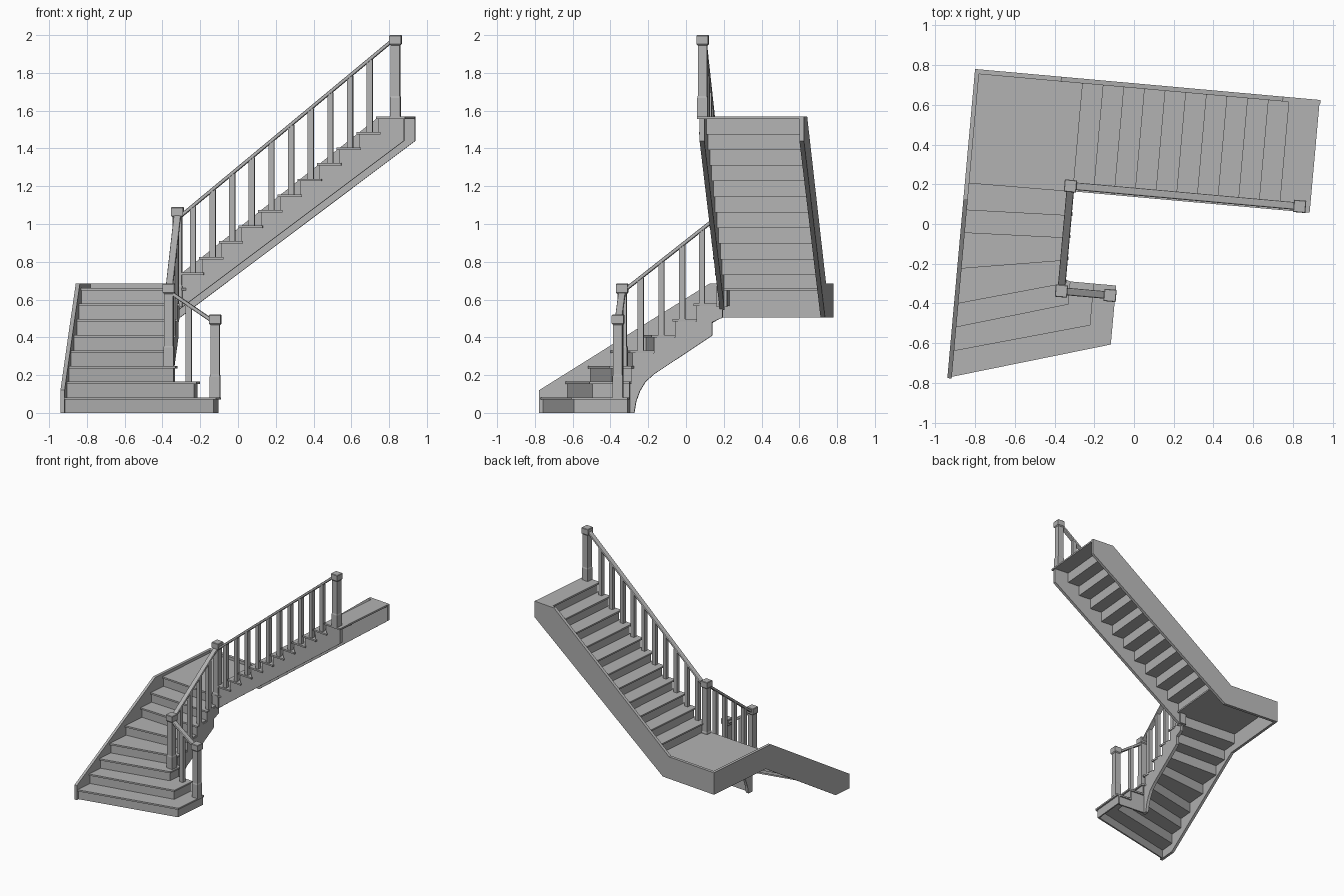
import bpy, bmesh, math
from mathutils import Matrix

if "Cube" in bpy.data.objects:
    bpy.data.objects.remove(bpy.data.objects["Cube"])

ROT = Matrix.Rotation(math.radians(-5.13), 4, 'Z')   # whole stair sits slightly turned
RISE = 1.57 / 19
GO = 0.1044
T = 0.013                                            # board thickness
GREY = bpy.data.materials.new("dark_grey")
GREY.diffuse_color = (.45, .45, .45, 1)
GREY.use_nodes = True
GREY.node_tree.nodes["Principled BSDF"].inputs["Base Color"].default_value = GREY.diffuse_color


def finish(name, bm):
    bmesh.ops.recalc_face_normals(bm, faces=bm.faces)
    bm.transform(ROT)
    me = bpy.data.meshes.new(name)
    bm.to_mesh(me)
    bm.free()
    me.materials.append(GREY)
    ob = bpy.data.objects.new(name, me)
    bpy.context.collection.objects.link(ob)
    return ob


def prism(name, pts, lo, hi, axis='z'):
    """Extrude a 2D outline from lo to hi along one axis."""
    place = {'z': lambda p, h: (p[0], p[1], h),
             'y': lambda p, h: (p[0], h, p[1]),
             'x': lambda p, h: (h, p[0], p[1])}[axis]
    bm = bmesh.new()
    a = [bm.verts.new(place(p, lo)) for p in pts]
    b = [bm.verts.new(place(p, hi)) for p in pts]
    bm.faces.new(a)
    bm.faces.new(b)
    n = len(pts)
    for i in range(n):
        bm.faces.new((a[i], a[(i + 1) % n], b[(i + 1) % n], b[i]))
    return finish(name, bm)


def newel(name, x, y, z0, z1):
    """Square post lofted through rings of (half width, height)."""
    rings = [(.027, z0), (.027, z0 + .11), (.024, z0 + .12), (.024, z1 - .055),
             (.031, z1 - .047), (.031, z1 - .004), (.028, z1)]
    bm = bmesh.new()
    loops = [[bm.verts.new((x + sx * w, y + sy * w, z))
              for sx, sy in ((-1, -1), (1, -1), (1, 1), (-1, 1))] for w, z in rings]
    bm.faces.new(loops[0])
    bm.faces.new(loops[-1])
    for p, q in zip(loops, loops[1:]):
        for i in range(4):
            bm.faces.new((p[i], p[(i + 1) % 4], q[(i + 1) % 4], q[i]))
    finish(name, bm)


def baluster(name, x, y, z0, z1):
    w = .0155
    prism(name, [(x - w, y - w), (x + w, y - w), (x + w, y + w), (x - w, y + w)], z0, z1)


def rail(name, p, q, centre, axis):
    """Sloping handrail, with a function giving its height."""
    ob = prism(name, [p, q, (q[0], q[1] - .024), (p[0], p[1] - .024)],
               centre - .019, centre + .019, axis)
    mod = ob.modifiers.new("soft_edges", 'BEVEL')
    mod.width, mod.segments = .006, 2
    return lambda t: p[1] + (q[1] - p[1]) * (t - p[0]) / (q[0] - p[0]) - .014


def shift(line, d):
    """Move a nosing line back under its tread."""
    out = [(line[0][0], line[0][1] + d), (line[1][0] - d, line[1][1] + d)]
    return out + [(x - d, y) for x, y in line[2:]]


# Lower winding flight: nosing lines from the wall to the open side
noses = [[(-.85, -.85), (-.062, -.615), (-.062, -.317)],
         [(-.85, -.719), (-.174, -.528), (-.174, -.317)],
         [(-.85, -.599), (-.293, -.433), (-.293, -.317)],
         [(-.85, -.479), (-.312, -.327)],
         [(-.85, -.302), (-.312, -.211)],
         [(-.85, -.121), (-.312, -.10)],
         [(-.85, -.006), (-.312, .013)],
         [(-.85, .13), (-.312, .134)]]
for i, line in enumerate(noses):
    top = (i + 1) * RISE
    prism(f"lower_riser_{i + 1}", shift(line, .013) + shift(line, .024)[::-1],
          max(0, i * RISE - T), top - T)
    if i < 7:
        prism(f"lower_tread_{i + 1}", line + shift(noses[i + 1], .024)[::-1], top - T, top)

# Back boards closing the two curtail steps
prism("curtail_back_board_1", [(-.34, -.34), (-.076, -.34), (-.076, -.328), (-.34, -.328)], 0, RISE - T)
prism("curtail_back_board_2", [(-.34, -.34), (-.188, -.34), (-.188, -.328), (-.34, -.328)],
      RISE - T, 2 * RISE - T)

# Landing
LAND = 8 * RISE
prism("landing", [(-.85, .13), (-.312, .134), (-.29, .15), (-.29, .69), (-.85, .69)], LAND - T, LAND)

# Upper straight flight
nose = [-.323 + GO * k for k in range(11)]
for k, a in enumerate(nose):
    top = (9 + k) * RISE
    end = nose[k + 1] + .024 if k < 10 else .876
    prism(f"upper_tread_{k + 1}", [(a, .136), (end, .136), (end, .69), (a, .69)], top - T, top)
    prism(f"upper_riser_{k + 1}", [(a + .013, .152), (a + .024, .152), (a + .024, .69), (a + .013, .69)],
          top - RISE - T, top - T)

# Closed wall strings
prism("side_wall_string", [(-.857, 0), (-.857, .12), (.05, .685), (.706, .685), (.706, .505),
                           (.11, .505), (-.70, 0)], -.867, -.845, 'x')
prism("back_wall_string", [(-.867, .505), (-.867, .685), (-.43, .685), (.69, 1.57), (.88, 1.57),
                           (.88, 1.44), (-.37, .505)], .682, .706, 'y')

# Cut strings on the open side, stepped under the treads
saw = [(-.33, .545), (-.33, LAND - T), (nose[0] + .013, LAND - T)]
for k in range(11):
    z = (9 + k) * RISE - T
    saw += [(nose[k] + .013, z), (nose[k + 1] + .013 if k < 10 else .868, z)]
saw += [(.868, 1.44)]
prism("upper_cut_string", saw, .15, .175, 'y')

saw = [(-.35, 0), (-.35, 3 * RISE - T)]
z = 3 * RISE - T
for line in noses[3:]:
    b = line[1][1] + .013
    saw += [(b, z), (b, z + RISE)]
    z += RISE
saw += [(.165, z), (.165, .505), (.11, .48), (.11, .41), (-.20, .205),
        (-.245, .165), (-.275, .115), (-.295, .06), (-.305, 0)]
prism("lower_cut_string", saw, -.35, -.325, 'x')

# Newel posts
newel("bottom_newel", -.088, -.369, RISE, .52)
newel("turn_newel", -.334, -.369, 3 * RISE - T, .685)
newel("landing_newel", -.336, .162, .56, 1.09)
newel("top_newel", .823, .163, 1.558, 2.0)

# Handrails and balusters
h = rail("bottom_handrail", (-.318, .645), (-.105, .50), -.369, 'y')
baluster("bottom_baluster", -.228, -.369, RISE, h(-.228))
h = rail("middle_handrail", (-.352, .665), (.145, 1.055), -.335, 'x')
for i, b in enumerate((-.27, -.16, -.05, .055)):
    baluster(f"middle_baluster_{i + 1}", -.335, b, (4 + i) * RISE - .002, h(b))
h = rail("upper_handrail", (-.318, 1.055), (.802, 1.98), .163, 'y')
for k in range(10):
    a = -.254 + GO * k
    baluster(f"upper_baluster_{k + 1}", a, .163, (9 + k) * RISE - .002, h(a))
